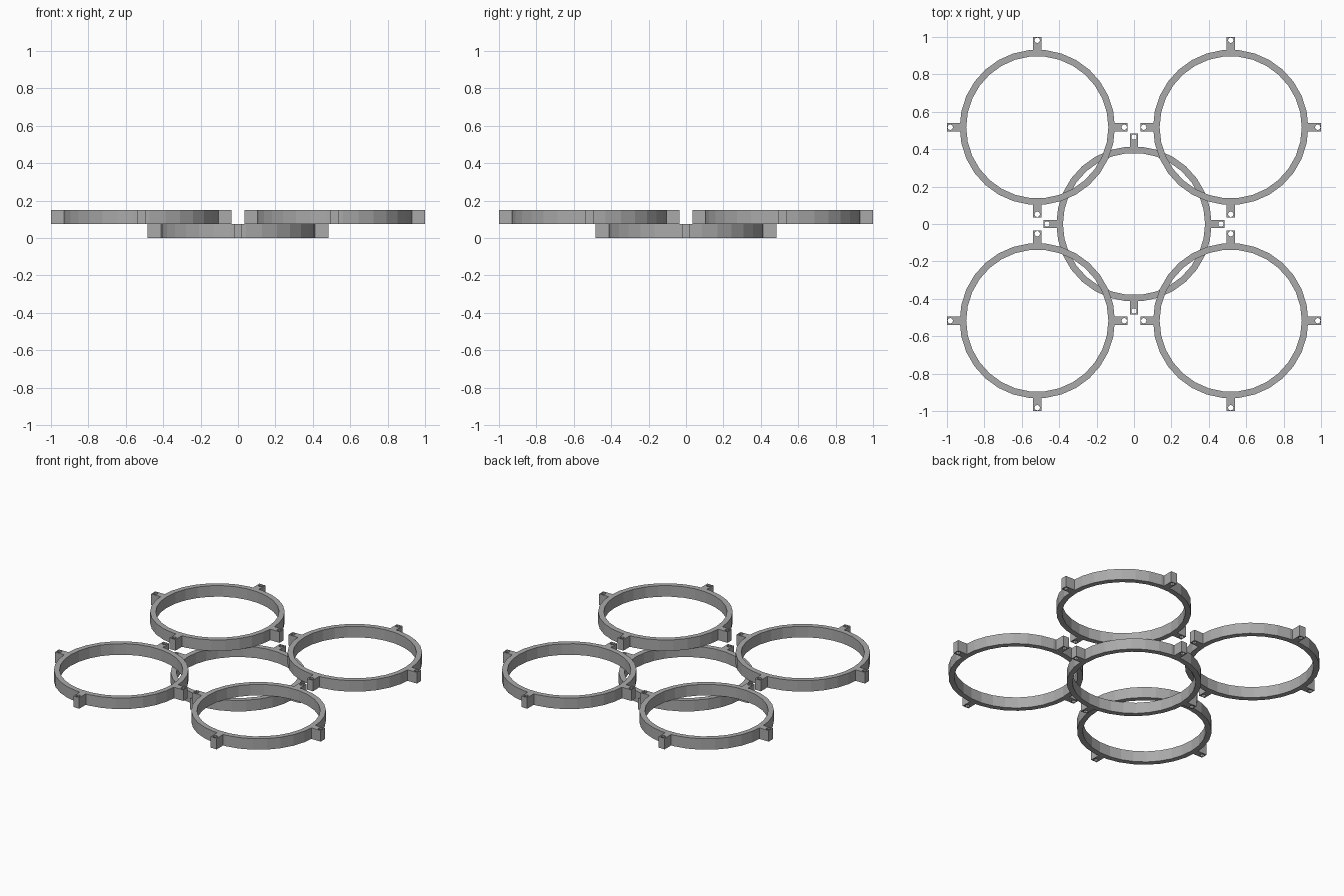
import bpy
import bmesh
import math
from mathutils import Matrix, Vector

cube = bpy.data.objects.get("Cube")
if cube:
    bpy.data.objects.remove(cube, do_unlink=True)

SIDES = 30
OUTER, INNER = 0.415, 0.38      # ring radii
REACH = 0.483                   # ring centre to tab end
TAB = 0.045                     # tab width
HOLE_R, HOLE_AT = 0.015, 0.465  # screw hole
HEIGHT = 0.075
SPREAD = 0.517                  # offset of the upper rings

grey = bpy.data.materials.new("grey")
grey.use_nodes = True
colour = (0.40, 0.40, 0.40, 1)
grey.diffuse_color = colour
grey.node_tree.nodes["Principled BSDF"].inputs["Base Color"].default_value = colour


def circle(radius, sides, centre=0.0):
    return [Vector((centre + radius * math.cos(math.tau * i / sides),
                    radius * math.sin(math.tau * i / sides), 0)) for i in range(sides)]


def add_tube(bm, outer, inner, turn=None):
    """Extruded wall between two closed outlines with equal point counts."""
    loops = []
    for outline in (outer, inner):
        for z in (0, HEIGHT):
            pts = [p + Vector((0, 0, z)) for p in outline]
            loops.append([bm.verts.new(turn @ p if turn else p) for p in pts])
    ob, ot, ib, it = loops
    n = len(ob)
    for i in range(n):
        j = (i + 1) % n
        bm.faces.new((ob[i], ob[j], ot[j], ot[i]))
        bm.faces.new((ib[j], ib[i], it[i], it[j]))
        bm.faces.new((ot[i], ot[j], it[j], it[i]))
        bm.faces.new((ob[j], ob[i], ib[i], ib[j]))


def make_ring(name, x, y, z):
    bm = bmesh.new()
    # Round band
    add_tube(bm, circle(OUTER, SIDES), circle(INNER, SIDES))
    # Four tabs, each a block with a round screw hole
    h = TAB / 2
    root = OUTER - 0.015
    mid = HOLE_AT
    block = [Vector(p) for p in ((REACH, 0, 0), (REACH, h, 0), (mid, h, 0), (root, h, 0),
                                 (root, 0, 0), (root, -h, 0), (mid, -h, 0), (REACH, -h, 0))]
    for k in range(4):
        add_tube(bm, block, circle(HOLE_R, 8, HOLE_AT),
                 Matrix.Rotation(k * math.pi / 2, 3, 'Z'))
    mesh = bpy.data.meshes.new(name)
    bm.to_mesh(mesh)
    bm.free()
    mesh.materials.append(grey)
    ob = bpy.data.objects.new(name, mesh)
    ob.location = (x, y, z)
    bpy.context.collection.objects.link(ob)


# Lower centre ring and the four rings resting on it
make_ring("centre_ring", 0, 0, 0)
for depth, sy in (("front", -1), ("back", 1)):
    for side, sx in (("left", 1), ("right", -1)):
        make_ring(f"{depth}_{side}_ring", sx * SPREAD, sy * SPREAD, HEIGHT)
